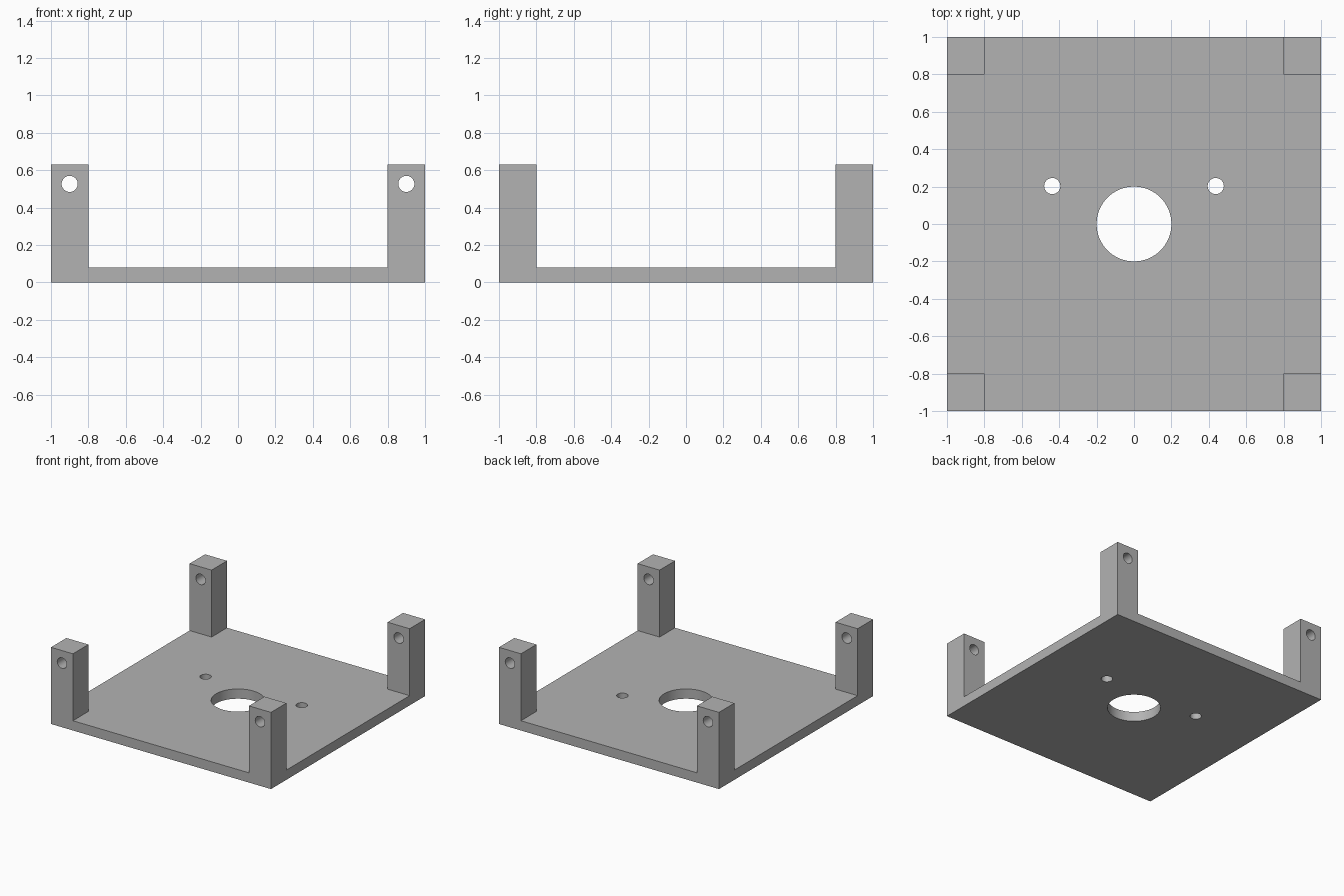
import bpy
import bmesh
import math

# Main dimensions
HALF = 1.0
POST = 0.2
PLATE_H = 0.08
TOTAL_H = 0.63
HOLE_R = 0.043
HOLE_Z = 0.527

cube = bpy.data.objects.get("Cube")
if cube:
    bpy.data.objects.remove(cube, do_unlink=True)

grey = bpy.data.materials.new("plain grey")
grey.use_nodes = True
colour = (0.45, 0.45, 0.45, 1.0)
grey.diffuse_color = colour
grey.node_tree.nodes["Principled BSDF"].inputs["Base Color"].default_value = colour


def extrude_up(bm, faces, height):
    """Extrude faces straight up and return the new top faces."""
    result = bmesh.ops.extrude_face_region(bm, geom=faces)["geom"]
    verts = [g for g in result if isinstance(g, bmesh.types.BMVert)]
    bmesh.ops.translate(bm, verts=verts, vec=(0, 0, height))
    return [g for g in result if isinstance(g, bmesh.types.BMFace)]


def drill(body, location, radius, depth, along_y=False):
    """Cut a round through hole in the body."""
    bpy.ops.mesh.primitive_cylinder_add(
        vertices=64, radius=radius, depth=depth, location=location,
        rotation=(math.pi / 2 if along_y else 0, 0, 0))
    cutter = bpy.context.object
    cutter.name = "hole_cutter"
    cutter.hide_render = True
    cutter.data.materials.append(grey)
    bpy.context.view_layer.objects.active = body
    mod = body.modifiers.new("hole", "BOOLEAN")
    mod.operation = "DIFFERENCE"
    mod.solver = "EXACT"
    mod.object = cutter
    bpy.ops.object.modifier_apply(modifier=mod.name)
    bpy.data.objects.remove(cutter, do_unlink=True)


# Square plate split into nine cells, with the corner cells raised into posts
bm = bmesh.new()
cuts = (-HALF, POST - HALF, HALF - POST, HALF)
grid = [[bm.verts.new((x, y, 0)) for x in cuts] for y in cuts]
cells = [bm.faces.new((grid[j][i], grid[j][i + 1], grid[j + 1][i + 1], grid[j + 1][i]))
         for j in range(3) for i in range(3)]
tops = extrude_up(bm, cells, PLATE_H)
# Close the underside if the extrusion moved its faces to the top
if not any(f.is_valid and abs(f.calc_center_median().z) < 0.001 for f in bm.faces):
    bmesh.ops.holes_fill(bm, edges=[e for e in bm.edges if e.is_boundary])

inner = HALF - POST
for face in tops:
    centre = face.calc_center_median()
    if abs(centre.x) > inner and abs(centre.y) > inner:
        top = extrude_up(bm, [face], TOTAL_H - PLATE_H)
        if face.is_valid and face not in top:
            bm.faces.remove(face)

# Merge flush walls into single flat faces
bmesh.ops.recalc_face_normals(bm, faces=bm.faces[:])
bmesh.ops.dissolve_limit(bm, angle_limit=0.01, verts=bm.verts[:], edges=bm.edges[:])
bmesh.ops.recalc_face_normals(bm, faces=bm.faces[:])
mesh = bpy.data.meshes.new("mounting_tray")
bm.to_mesh(mesh)
bm.free()
mesh.materials.append(grey)
tray = bpy.data.objects.new("mounting_tray", mesh)
bpy.context.collection.objects.link(tray)

# Large central opening
drill(tray, (0, 0, 0), 0.2, 1.0)

# Screw holes in the plate, and cross holes through front and back posts
for side in (-1, 1):
    drill(tray, (side * 0.437, 0.203, 0), HOLE_R, 1.0)
    drill(tray, (side * (HALF - POST / 2), 0, HOLE_Z), HOLE_R, 3.0, along_y=True)

# Smooth hole walls with sharp rims
bpy.ops.object.select_all(action="DESELECT")
tray.select_set(True)
bpy.context.view_layer.objects.active = tray
bpy.ops.object.shade_smooth_by_angle(angle=math.radians(30))
